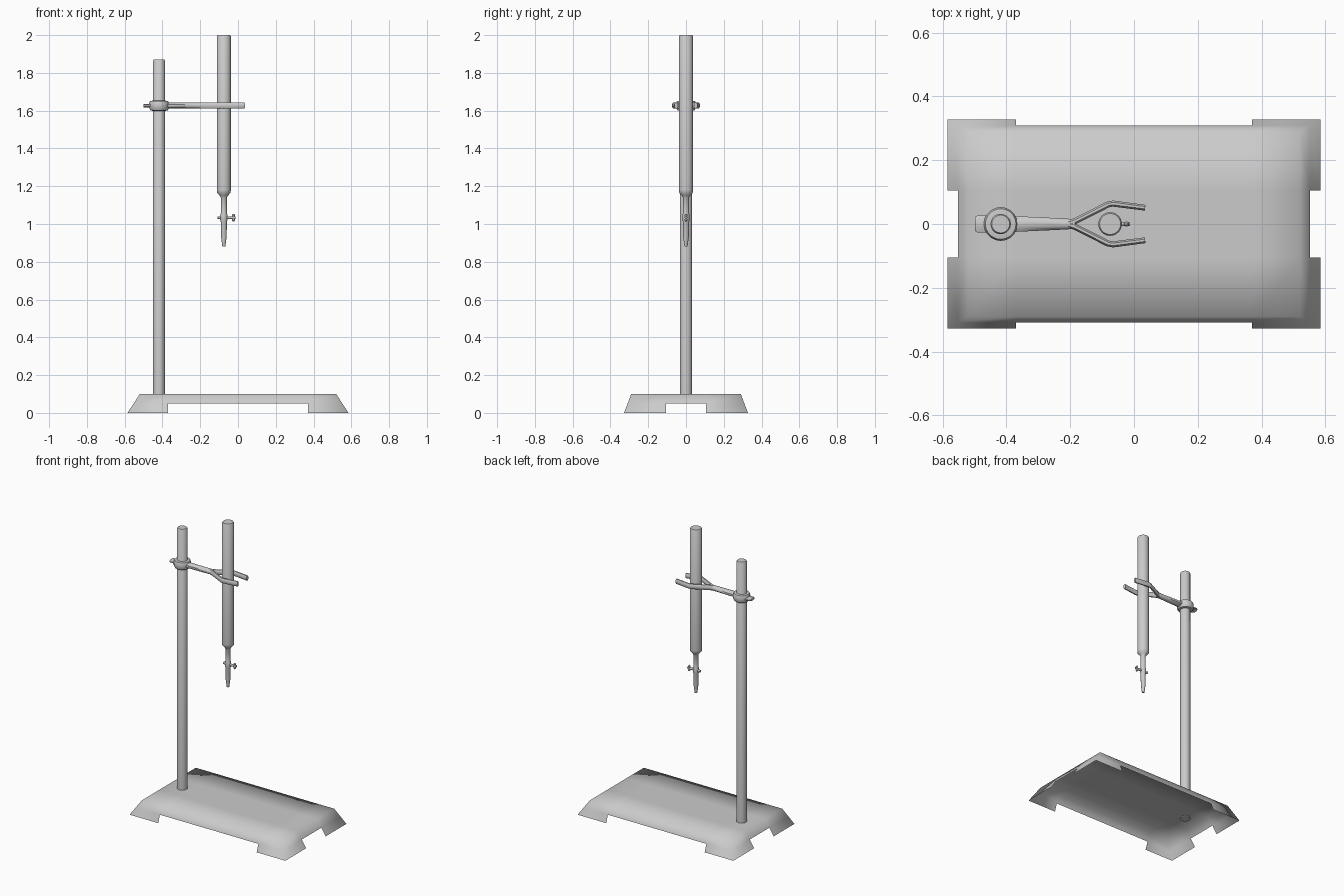
import bpy, bmesh, math
from mathutils import Vector

if "Cube" in bpy.data.objects:
    bpy.data.objects.remove(bpy.data.objects["Cube"])


def finish(name, bm, angle=40, fix=True):
    if fix:
        bmesh.ops.recalc_face_normals(bm, faces=bm.faces)
    me = bpy.data.meshes.new(name)
    bm.to_mesh(me)
    bm.free()
    ob = bpy.data.objects.new(name, me)
    bpy.context.collection.objects.link(ob)
    bpy.ops.object.select_all(action='DESELECT')
    ob.select_set(True)
    bpy.context.view_layer.objects.active = ob
    bpy.ops.object.shade_smooth_by_angle(angle=math.radians(angle))
    return ob


def loft(bm, rings):
    """Skin a list of point rings and cap both ends."""
    rows = [[bm.verts.new(p) for p in r] for r in rings]
    n = len(rows[0])
    for a, b in zip(rows, rows[1:]):
        for i in range(n):
            j = (i + 1) % n
            bm.faces.new((a[i], a[j], b[j], b[i]))
    bm.faces.new(rows[0][::-1])
    bm.faces.new(rows[-1])


def lathe(name, profile, x, sides=20, angle=40):
    bm = bmesh.new()
    loft(bm, [[(x + r * math.cos(2 * math.pi * i / sides),
                r * math.sin(2 * math.pi * i / sides), z) for i in range(sides)]
              for r, z in profile])
    return finish(name, bm, angle)


def bar(name, path, z, height, sides=8):
    """Flat-lying bar with an oval section; path points are (x, y, width)."""
    pts = [Vector((x, y, z)) for x, y, w in path]
    rings = []
    for k, p in enumerate(pts):
        t = (pts[min(k + 1, len(pts) - 1)] - pts[max(k - 1, 0)]).normalized()
        side = Vector((-t.y, t.x, 0))
        rings.append([])
        for i in range(sides):
            a = 2 * math.pi * (i + 0.5) / sides
            s = 1 / math.cos(math.pi / sides)
            rings[-1].append(p + side * (path[k][2] / 2 * s * math.cos(a))
                             + Vector((0, 0, height / 2 * s * math.sin(a))))
    bm = bmesh.new()
    loft(bm, rings)
    return finish(name, bm, 50)


# Base: open-bottomed tapered tray, notched between its four feet
NX, NY = 0.37, 0.105
bm = bmesh.new()


def ring_points(hx, hy):
    xs, ys = (-hx, -NX, NX, hx), (-hy, -NY, NY, hy)
    loop = [(0, 0), (1, 0), (2, 0), (3, 0), (3, 1), (3, 2),
            (3, 3), (2, 3), (1, 3), (0, 3), (0, 2), (0, 1)]
    return loop, [(xs[i], ys[j]) for i, j in loop]


rows = []
for z, hx, hy in ((0, 0.585, 0.328), (0.05, 0.552, 0.309), (0.10, 0.52, 0.29)):
    loop, pts = ring_points(hx, hy)
    rows.append([bm.verts.new((x, y, z)) for x, y in pts])
for level in range(2):
    a, b = rows[level], rows[level + 1]
    for i in range(12):
        if level == 0 and i % 3 == 1:
            continue  # notch
        j = (i + 1) % 12
        bm.faces.new((a[i], a[j], b[j], b[i]))
top = dict(zip(loop, rows[2]))
for i in (1, 2):
    for j in (1, 2):
        top[i, j] = bm.verts.new(((2 * i - 3) * NX, (2 * j - 3) * NY, 0.10))
for i in range(3):
    for j in range(3):
        bm.faces.new((top[i, j], top[i + 1, j], top[i + 1, j + 1], top[i, j + 1]))
bmesh.ops.delete(bm, geom=[v for v in bm.verts if not v.link_faces], context='VERTS')
finish("base", bm, 80, fix=False)

# Upright rod
ROD_X, TUBE_X, ARM_Z = -0.418, -0.075, 1.627
lathe("upright_rod", [(0.032, 0.094), (0.032, 1.864), (0.028, 1.87)], ROD_X)

# Clamp: collar, tightening lug, arm and two prongs
lathe("clamp_collar", [(0.034, 1.599), (0.046, 1.602), (0.053, 1.615), (0.053, 1.639),
                       (0.048, 1.651), (0.034, 1.653)], ROD_X)
bar("clamp_lug", [(-0.44, 0, 0.054), (-0.49, 0, 0.054), (-0.499, 0, 0.042)], ARM_Z, 0.018)
bar("clamp_arm", [(-0.39, 0, 0.052), (-0.36, 0, 0.048), (-0.21, 0, 0.034), (-0.185, 0, 0.028)],
    ARM_Z, 0.032)
for s, label in ((1, "back"), (-1, "front")):
    bar(label + "_prong", [(-0.205, s * 0.003, 0.018), (-0.185, s * 0.009, 0.019),
                           (-0.082, s * 0.061, 0.019), (-0.066, s * 0.064, 0.019),
                           (0.035, s * 0.051, 0.018)], ARM_Z, 0.033)

# Burette tube with narrow neck and tapered tip
lathe("burette", [(0.008, 0.88), (0.015, 0.935), (0.016, 1.01), (0.019, 1.022),
                  (0.019, 1.046), (0.016, 1.056), (0.016, 1.14), (0.022, 1.15),
                  (0.036, 1.166), (0.037, 1.18), (0.037, 1.994), (0.033, 2.0)],
      TUBE_X, 24, 50)

# Stopcock: sideways plug and crossbar handle
bar("stopcock_plug", [(-0.108, 0, 0.018), (-0.10, 0, 0.018), (-0.09, 0, 0.014),
                      (-0.02, 0, 0.014), (-0.012, 0, 0.010)], 1.034, 0.014)
lathe("stopcock_handle", [(0.004, 1.014), (0.008, 1.02), (0.006, 1.034),
                          (0.008, 1.048), (0.004, 1.054)], -0.024, 10)
